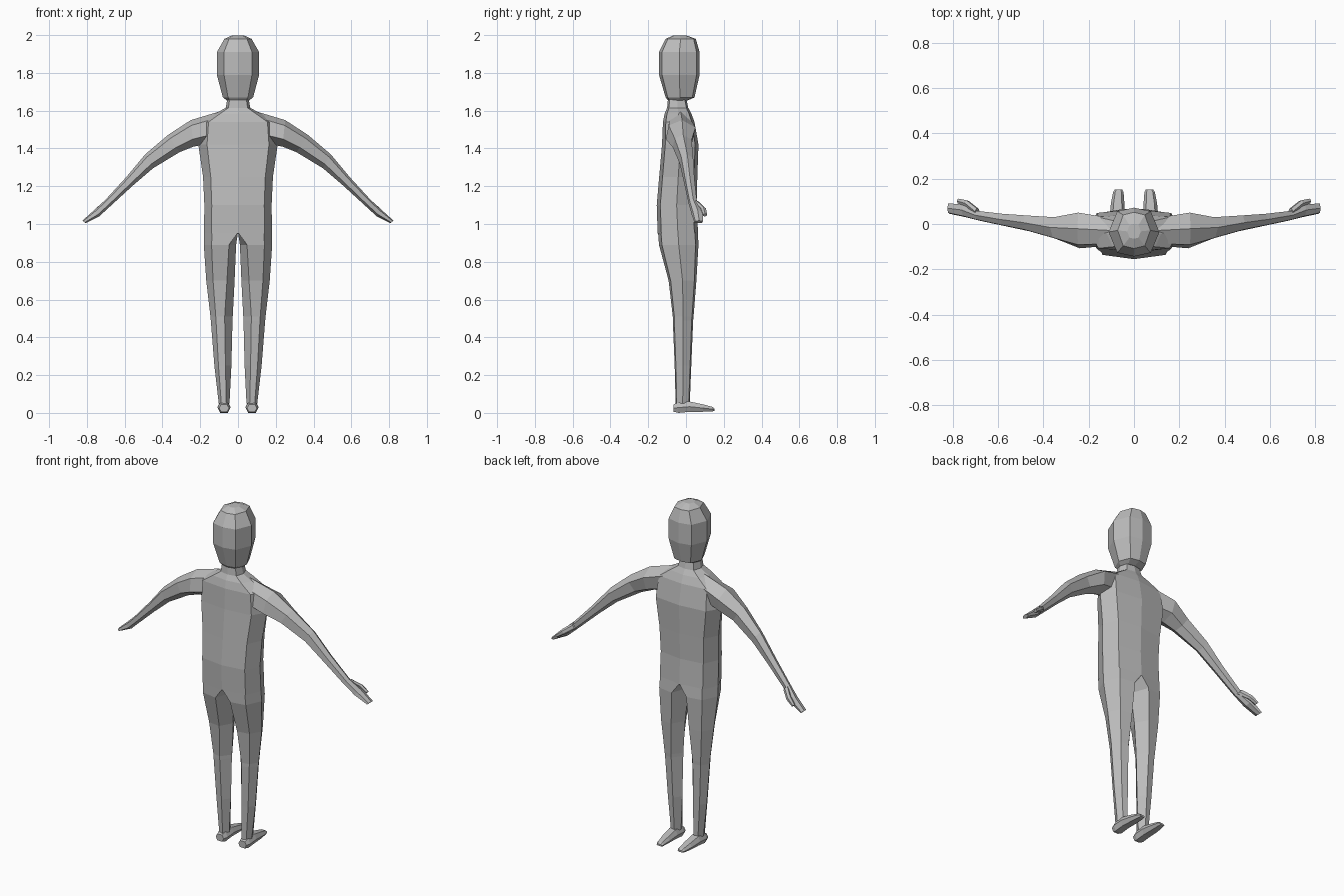
import bpy, bmesh
from mathutils import Vector

if "Cube" in bpy.data.objects:
    bpy.data.objects.remove(bpy.data.objects["Cube"])

grey = bpy.data.materials.new("plain grey")
grey.diffuse_color = (0.5, 0.5, 0.5, 1)
grey.use_nodes = True
grey.node_tree.nodes["Principled BSDF"].inputs["Base Color"].default_value = grey.diffuse_color


def loft(name, rings, mirror=False, caps=(True, True)):
    """Skin a list of equal-length point rings, flat shaded."""
    bm = bmesh.new()
    vs = [[bm.verts.new(p) for p in r] for r in rings]
    n = len(vs[0])
    for a, b in zip(vs, vs[1:]):
        for i in range(n):
            j = (i + 1) % n
            bm.faces.new((a[i], a[j], b[j], b[i]))
    if caps[0]:
        bm.faces.new(vs[0][::-1])
    if caps[1]:
        bm.faces.new(vs[-1])
    bmesh.ops.recalc_face_normals(bm, faces=bm.faces)
    me = bpy.data.meshes.new(name)
    bm.to_mesh(me)
    bm.free()
    me.materials.append(grey)
    ob = bpy.data.objects.new(name, me)
    bpy.context.collection.objects.link(ob)
    if mirror:
        ob.modifiers.new("mirror", "MIRROR").use_mirror_merge = False
    return ob


def flat_ring(z, w, y0, y1, cx=0.78, cy=0.82):
    """Eight-sided horizontal ring, half width w, from y0 to y1."""
    m, d = (y0 + y1) / 2, (y1 - y0) / 2
    shape = [(0, -1), (cx, -cy), (1, 0), (cx, cy), (0, 1), (-cx, cy), (-1, 0), (-cx, -cy)]
    return [(x * w, m + y * d, z) for x, y in shape]


def leg_ring(z, x0, x1, y0, y1, k):
    """Six-sided ring; k places the inner corners."""
    m, d, w = (y0 + y1) / 2, (y1 - y0) / 2, x1 - x0
    shape = [(0, 0), (k, -1), (.76, -.85), (1, 0), (.76, .85), (k, 1)]
    return [(x0 + x * w, m + y * d, z) for x, y in shape]


def limb_ring(top, bot, y0, y1):
    """Six-sided ring between a top and a bottom point (x, z)."""
    t, b = Vector((top[0], 0, top[1])), Vector((bot[0], 0, bot[1]))
    m, d = (y0 + y1) / 2, (y1 - y0) / 2
    shape = [(0, .1), (.28, 1), (.8, .8), (1, -.1), (.72, -1), (.2, -.8)]
    return [t.lerp(b, f) + Vector((0, m + y * d, 0)) for f, y in shape]


def box_ring(y, x0, x1, z0, z1):
    """Foot section with a narrower top."""
    c = (x1 - x0) * .2
    zm = z0 + (z1 - z0) * .5
    return [(x0 + c, y, z0), (x1 - c, y, z0), (x1, y, zm),
            (x1 - c, y, z1), (x0 + c, y, z1), (x0, y, zm)]


# torso and neck
loft("torso", [flat_ring(*r) for r in [
    (.95, .18, -.15, .064), (1.1, .178, -.155, .056), (1.25, .185, -.142, .06),
    (1.42, .21, -.127, .066), (1.54, .2, -.122, .045), (1.585, .12, -.113, .028),
    (1.615, .065, -.1, .012), (1.67, .055, -.095, .0)]], caps=(False, False))

# head
loft("head", [flat_ring(*r, .66, .85) for r in [
    (1.655, .06, -.095, .01), (1.67, .08, -.108, .045), (1.79, .112, -.143, .072),
    (1.91, .112, -.143, .072), (1.98, .072, -.108, .052), (1.999, .03, -.065, .0)]])

# arms with flat hands
loft("arm", [limb_ring(*r) for r in [
    ((.1, 1.595), (.18, 1.42), -.1, .03), ((.25, 1.55), (.235, 1.41), -.107, .05),
    ((.37, 1.472), (.31, 1.38), -.07, .03), ((.49, 1.37), (.45, 1.295), -.032, .038),
    ((.59, 1.25), (.555, 1.205), -.01, .045), ((.70, 1.13), (.675, 1.095), .015, .058),
    ((.76, 1.075), (.735, 1.04), .03, .088), ((.823, 1.018), (.808, 1.004), .045, .09)]],
    mirror=True, caps=(False, True))

# thumbs
loft("thumb", [limb_ring(*r) for r in [
    ((.70, 1.125), (.68, 1.095), .035, .07), ((.745, 1.09), (.725, 1.065), .075, .105),
    ((.78, 1.055), (.768, 1.04), .088, .112)]], mirror=True)

# legs
loft("leg", [leg_ring(*r) for r in [
    (.955, .0, .18, -.148, .063, .0), (.89, .01, .181, -.143, .066, .22),
    (.7, .018, .168, -.092, .055, .27), (.51, .028, .146, -.07, .04, .36),
    (.49, .029, .144, -.07, .038, .36), (.25, .035, .125, -.06, .028, .35),
    (.05, .045, .102, -.055, .02, .3)]], mirror=True, caps=(False, False))

# feet
loft("foot", [box_ring(*r) for r in [
    (-.065, .048, .1, .006, .045), (-.04, .04, .108, .0, .056), (.02, .04, .108, .006, .06),
    (.09, .042, .102, .006, .045), (.14, .046, .092, .008, .032), (.152, .052, .085, .012, .022)]],
    mirror=True)
